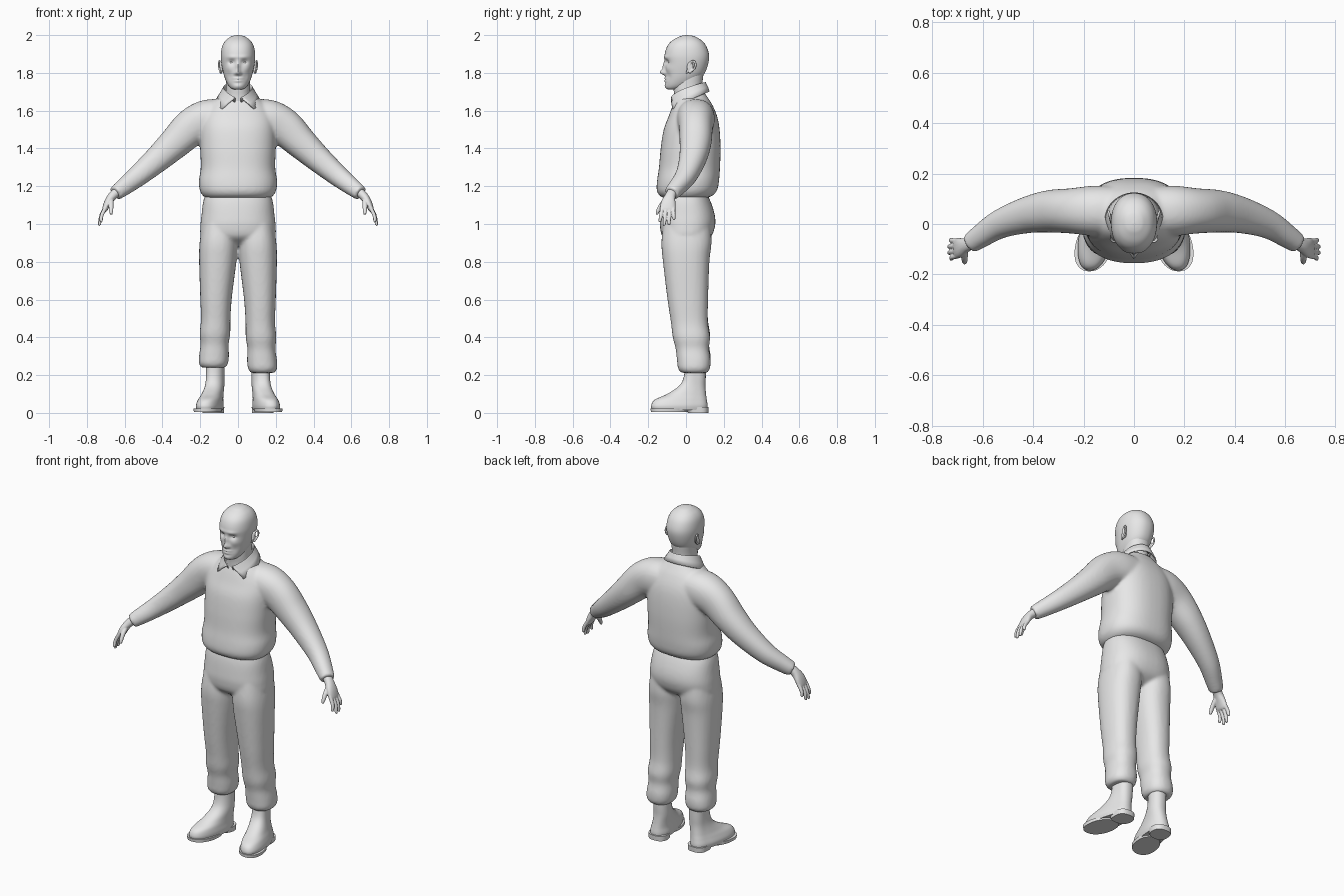
import bpy, bmesh, math
from mathutils import Vector, Matrix

cube = bpy.data.objects.get("Cube")
if cube:
    bpy.data.objects.remove(cube, do_unlink=True)

grey = bpy.data.materials.new("plain_grey")
grey.use_nodes = True
grey.diffuse_color = (.8, .8, .8, 1)
grey.node_tree.nodes["Principled BSDF"].inputs["Base Color"].default_value = (.8, .8, .8, 1)


def spline(stations, steps):
    """Catmull-Rom curve through tuples of any length."""
    out, last = [], len(stations) - 1
    for i in range(last):
        a, b = stations[max(i - 1, 0)], stations[i]
        c, d = stations[i + 1], stations[min(i + 2, last)]
        for k in range(steps):
            t = k / steps
            out.append([q + t * ((r - p) / 2 + t * (p - 2.5 * q + 2 * r - s / 2
                        + t * (1.5 * (q - r) + (s - p) / 2)))
                        for p, q, r, s in zip(a, b, c, d)])
    return out + [list(stations[-1])]


def loft(bm, stations, flat=False, sides=32, steps=6, power=2.2):
    """Closed tube through (x, y, z, radius u, radius v) stations."""
    pts = spline(stations, steps)
    rings, verts = [], []
    for i, (x, y, z, ru, rv) in enumerate(pts):
        u, v = Vector((1, 0, 0)), Vector((0, 1, 0))
        if not flat:
            t = Vector(pts[min(i + 1, len(pts) - 1)][:3]) - Vector(pts[max(i - 1, 0)][:3])
            t.normalize()
            v = (v - t * t.y).normalized()
            u = v.cross(t)
        ring = []
        for k in range(sides):
            a = math.tau * k / sides
            c, s = math.cos(a), math.sin(a)
            pu = math.copysign(abs(c) ** (2 / power), c) * ru
            pv = math.copysign(abs(s) ** (2 / power), s) * rv
            ring.append(bm.verts.new(Vector((x, y, z)) + u * pu + v * pv))
        rings.append(ring)
        verts += ring
    for lo, hi in zip(rings, rings[1:]):
        for k in range(sides):
            j = (k + 1) % sides
            bm.faces.new((lo[k], lo[j], hi[j], hi[k]))
    bm.faces.new(rings[0][::-1])
    bm.faces.new(rings[-1])
    return verts


def stack(bm, levels, **options):
    """Horizontal loft through (z, x, half width, front y, back y) levels."""
    return loft(bm, [(x, (f + b) / 2, z, w, (b - f) / 2) for z, x, w, f, b in levels],
                flat=True, **options)


def ball(bm, centre, size):
    bmesh.ops.create_uvsphere(bm, u_segments=24, v_segments=16, radius=1,
                              matrix=Matrix.Translation(centre) @ Matrix.Diagonal((*size, 1)))


def finish(name, bm, voxel=0, smooth=0, angle=60):
    bmesh.ops.recalc_face_normals(bm, faces=bm.faces)
    mesh = bpy.data.meshes.new(name)
    bm.to_mesh(mesh)
    bm.free()
    mesh.materials.append(grey)
    obj = bpy.data.objects.new(name, mesh)
    bpy.context.collection.objects.link(obj)
    bpy.ops.object.select_all(action='DESELECT')
    obj.select_set(True)
    bpy.context.view_layer.objects.active = obj
    bpy.ops.object.shade_smooth_by_angle(angle=math.radians(angle))
    if voxel:
        rem = obj.modifiers.new("blend", 'REMESH')
        rem.mode, rem.voxel_size, rem.use_smooth_shade = 'VOXEL', voxel, True
        soft = obj.modifiers.new("soften", 'SMOOTH')
        soft.factor, soft.iterations = .5, smooth
    return obj


# Jacket: torso and sleeves blended into one surface
bm = bmesh.new()
stack(bm, [(1.135, 0, .165, -.11, .1), (1.15, 0, .186, -.14, .14), (1.18, 0, .203, -.155, .165),
           (1.23, 0, .207, -.153, .175), (1.3, 0, .197, -.143, .18), (1.4, 0, .2, -.134, .183),
           (1.5, 0, .2, -.118, .178), (1.57, 0, .19, -.092, .165), (1.63, 0, .15, -.07, .14),
           (1.67, 0, .105, -.05, .115), (1.7, 0, .075, -.02, .095)], sides=48, power=2.4)
for s in (-1, 1):
    loft(bm, [(s * .06, .05, 1.56, .1, .1), (s * .16, .052, 1.552, .106, .1),
              (s * .245, .052, 1.512, .1, .09), (s * .335, .05, 1.428, .085, .084),
              (s * .425, .035, 1.345, .071, .072), (s * .53, 0, 1.255, .057, .057),
              (s * .61, -.05, 1.192, .046, .046), (s * .65, -.078, 1.162, .039, .04)])
finish("jacket", bm, .009, 7)

# Trousers: hips and two legs, the right cuff a little higher
bm = bmesh.new()
stack(bm, [(1.18, 0, .165, -.11, .1), (1.12, 0, .184, -.127, .13), (1.05, 0, .193, -.136, .152),
           (.99, 0, .199, -.138, .154), (.93, 0, .196, -.122, .13), (.885, 0, .15, -.06, .07)],
      sides=48, power=2.4)
for s, drop in ((-1, .035), (1, 0)):
    legs = [(1, .098, .09, -.12, .13), (.9, .103, .1, -.13, .135), (.8, .107, .099, -.122, .124),
            (.6, .116, .084, -.098, .117), (.48, .118, .078, -.08, .116), (.4, .122, .081, -.07, .127),
            (.34, .124, .074, -.055, .122), (.28, .127, .079, -.048, .13),
            (.235, .13, .077, -.042, .127), (.212, .13, .062, -.025, .112)]
    stack(bm, [(z + drop * (1 - z), s * x, w, f, b) for z, x, w, f, b in legs], power=2.3)
finish("trousers", bm, .009, 5)

# Boots: ankle flowing to the toe, turned outwards, on a sole and a heel
for s, side in ((-1, "right"), (1, "left")):
    def turn(verts):
        for v in verts:
            v.co.x -= s * .17 * (min(v.co.y, .06) + .01)
    bm = bmesh.new()
    turn(stack(bm, [(.015, s * .145, .064, -.18, .112), (.04, s * .145, .067, -.184, .114),
                    (.07, s * .142, .061, -.165, .11), (.1, s * .137, .054, -.1, .106),
                    (.145, s * .131, .049, -.035, .103), (.2, s * .13, .047, -.01, .105),
                    (.3, s * .13, .047, -.005, .106)], sides=40, power=2.3))
    finish(side + "_boot", bm)
    bm = bmesh.new()
    turn(stack(bm, [(.006, s * .147, .071, -.186, .01), (.024, s * .147, .073, -.188, .01)], sides=40, steps=1))
    turn(stack(bm, [(0, s * .142, .056, .01, .118), (.03, s * .142, .058, -.005, .12)],
               sides=40, steps=1, power=2.6))
    finish(side + "_sole", bm, angle=35)

# Head: smooth skull, with facial features raised or sunk on the front
bm = bmesh.new()
skull = stack(bm, [(1.712, 0, .02, -.095, -.04), (1.718, 0, .036, -.104, -.01), (1.735, 0, .052, -.108, .03),
                   (1.765, 0, .067, -.108, .07), (1.8, 0, .078, -.108, .1), (1.85, 0, .088, -.11, .118),
                   (1.895, 0, .091, -.113, .122), (1.94, 0, .084, -.1, .108), (1.97, 0, .067, -.075, .085),
                   (1.99, 0, .041, -.04, .053), (1.997, 0, .023, -.02, .032), (2, 0, .003, 0, .006)],
              sides=88, steps=7)
features = [(0, 1.803, .012, .014, -.028), (0, 1.835, .011, .026, -.014), (0, 1.771, .023, .005, -.007),
            (0, 1.757, .02, .006, -.007), (0, 1.73, .022, .012, -.005)]
for s in (-1, 1):
    features += [(s * .014, 1.797, .008, .008, -.009), (s * .034, 1.857, .018, .012, .013),
                 (s * .03, 1.884, .026, .008, -.005), (s * .05, 1.822, .02, .018, -.005),
                 (s * .042, 1.78, .014, .02, .004)]
for v in skull:
    if v.co.y < -.03:
        x, z = v.co.x, v.co.z
        v.co.y += sum(d * math.exp(-((x - cx) / w) ** 2 - ((z - cz) / h) ** 2)
                      for cx, cz, w, h, d in features)
finish("head", bm)

# Neck
bm = bmesh.new()
stack(bm, [(1.62, 0, .078, -.06, .1), (1.68, 0, .067, -.062, .092), (1.73, 0, .063, -.066, .086),
           (1.79, 0, .066, -.05, .092)])
finish("neck", bm)

# Eyes and ears
for s, side in ((-1, "right"), (1, "left")):
    bm = bmesh.new()
    ball(bm, (s * .034, -.08, 1.857), (.015, .014, .009))
    finish(side + "_eye", bm)
    bm = bmesh.new()
    ball(bm, (s * .087, .022, 1.83), (.01, .017, .03))
    rim = [(.0, 1.797), (.012, 1.83), (.02, 1.852), (.035, 1.863), (.046, 1.85), (.042, 1.825), (.014, 1.8)]
    loft(bm, [(s * (.089 + y * .25), y + .003, z, .005, .006) for y, z in rim], sides=10)
    finish(side + "_ear", bm, .0025, 3)

# Shirt collar: a folded strip open at the front, with two points
bm = bmesh.new()
rows = []
for k in range(41):
    f = k / 40
    back = math.sin(math.pi * f)
    strip = []
    for start, rx, front, rear, z0, z1 in ((12, .07, .08, .085, 1.645, 1.72), (12, .077, .092, .094, 1.665, 1.748),
                                           (36, .094, .104, .103, 1.635, 1.725), (48, .114, .118, .112, 1.607, 1.7)):
        a = math.radians(start + (360 - 2 * start) * f)
        c = math.cos(a)
        strip.append(bm.verts.new((rx * math.sin(a), .01 - c * (front if c > 0 else rear),
                                   z0 + (z1 - z0) * back)))
    rows.append(strip)
for p, q in zip(rows, rows[1:]):
    for i in range(3):
        bm.faces.new((p[i], p[i + 1], q[i + 1], q[i]))
collar = finish("collar", bm, angle=40)
thick = collar.modifiers.new("cloth", 'SOLIDIFY')
thick.thickness, thick.offset = .007, 0

# Hands: palm, four fingers and a thumb
for s, side in ((-1, "right"), (1, "left")):
    bm = bmesh.new()
    loft(bm, [(s * .63, -.066, 1.18, .024, .027), (s * .665, -.083, 1.148, .023, .028),
              (s * .688, -.093, 1.115, .02, .038), (s * .704, -.097, 1.08, .015, .041),
              (s * .708, -.098, 1.068, .01, .036)], sides=20)
    for y, tip_y, tip_x, tip_z in ((-.127, -.138, .724, 1.01), (-.107, -.115, .733, .992),
                                   (-.087, -.09, .733, .995), (-.067, -.064, .726, 1.022)):
        mid = (s * (.008 + (.703 + tip_x) / 2), (y + tip_y) / 2, (1.08 + tip_z) / 2, .0098, .0095)
        loft(bm, [(s * .7, y, 1.09, .011, .01), mid, (s * tip_x, tip_y, tip_z + .006, .008, .008),
                  (s * tip_x, tip_y, tip_z, .004, .004)], sides=12)
    loft(bm, [(s * .672, -.1, 1.13, .014, .016), (s * .672, -.13, 1.1, .013, .013),
              (s * .672, -.148, 1.07, .011, .01), (s * .671, -.155, 1.05, .006, .006)], sides=12)
    finish(side + "_hand", bm, .003, 3)
